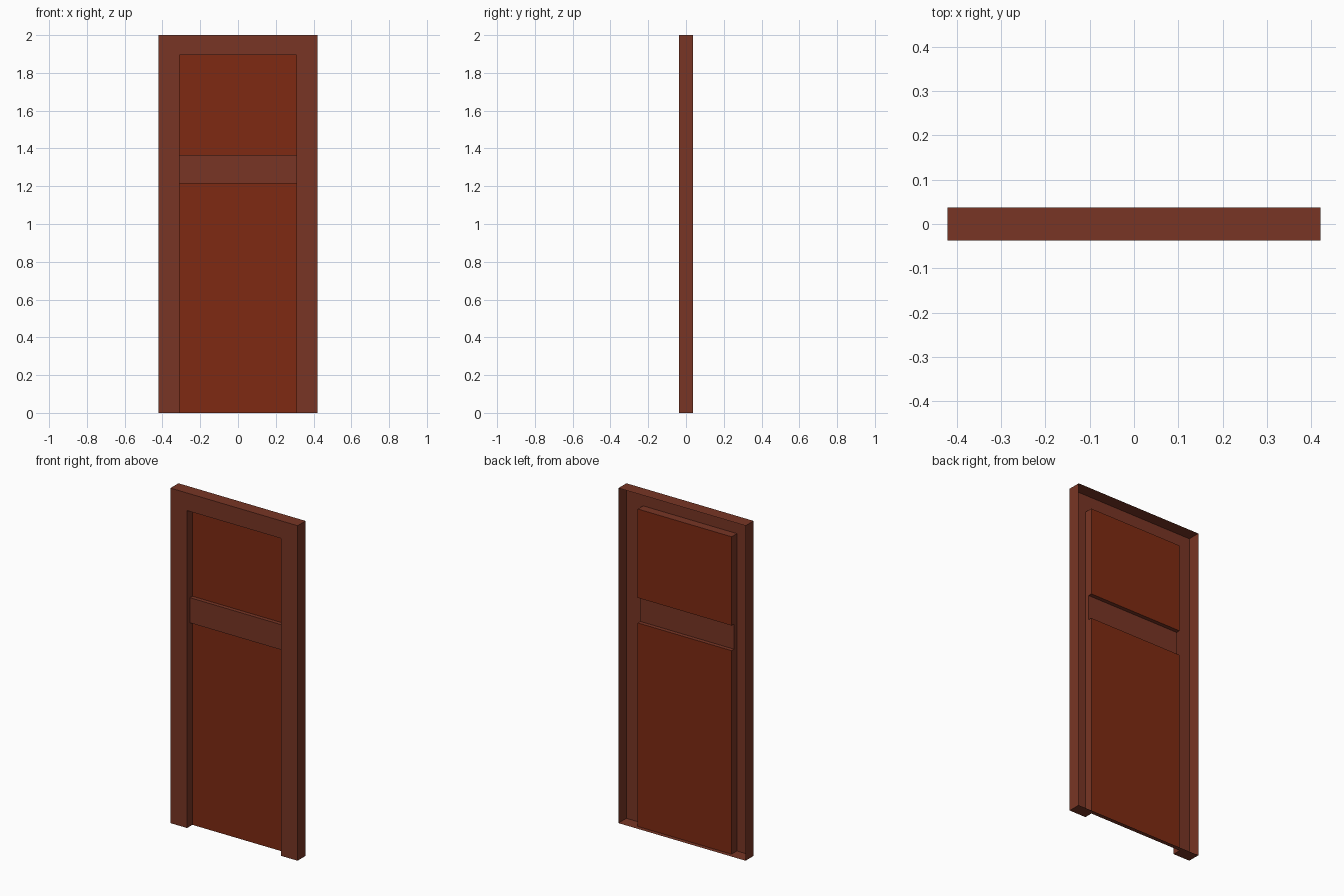
import bpy

if "Cube" in bpy.data.objects:
    bpy.data.objects.remove(bpy.data.objects["Cube"])

W, I = 0.42, 0.31            # half width of door, half width of recess
F, B = -0.0375, 0.0375       # front and open back
PANEL, RAIL = 0.0125, -0.011 # depth of panels and of middle rail
H, TOP = 2.0, 1.895
Z = [0.0, 1.215, 1.365, TOP] # lower panel, rail, upper panel


def material(name, color):
    m = bpy.data.materials.new(name)
    m.diffuse_color = color
    m.use_nodes = True
    m.node_tree.nodes["Principled BSDF"].inputs["Base Color"].default_value = m.diffuse_color
    return m


def make(name, quads, mat):
    """Object from a list of quads, with shared corners merged."""
    verts, faces = [], []
    for q in quads:
        face = []
        for p in q:
            if p not in verts:
                verts.append(p)
            face.append(verts.index(p))
        faces.append(face)
    mesh = bpy.data.meshes.new(name)
    mesh.from_pydata(verts, [], faces)
    mesh.materials.append(mat)
    ob = bpy.data.objects.new(name, mesh)
    bpy.context.collection.objects.link(ob)
    return ob


def xz(x0, x1, z0, z1, y):   # faces -y
    return [(x0, y, z0), (x1, y, z0), (x1, y, z1), (x0, y, z1)]


def xy(x0, x1, y0, y1, z):   # faces +z
    return [(x0, y0, z), (x1, y0, z), (x1, y1, z), (x0, y1, z)]


def yz(x, y0, y1, z0, z1):   # faces +x
    return [(x, y0, z0), (x, y1, z0), (x, y1, z1), (x, y0, z1)]


frame_mat = material("frame_brown", (0.188, 0.036, 0.018, 1))
panel_mat = material("panel_red_brown", (0.209, 0.023, 0.006, 1))

# Open-backed frame: front stiles and head, outer walls, floor strips
frame = [xz(-W, -I, 0, H, F), xz(I, W, 0, H, F), xz(-I, I, TOP, H, F),
         yz(W, F, B, 0, H), yz(-W, F, B, 0, H)[::-1],
         xy(-W, W, F, B, H),
         xy(-W, -I, F, B, 0)[::-1], xy(I, W, F, B, 0)[::-1],
         xy(-I, I, PANEL, B, 0)[::-1]]

# Recess side walls, stepped back only as far as each panel or rail
depths = [PANEL, RAIL, PANEL]
for z0, z1, d in zip(Z, Z[1:], depths):
    frame += [yz(-I, F, d, z0, z1), yz(I, F, d, z0, z1)[::-1]]
frame.append(xy(-I, I, F, PANEL, TOP)[::-1])
make("door_frame", frame, frame_mat)

# Middle rail with its ledges
make("middle_rail", [xz(-I, I, Z[1], Z[2], RAIL),
                     xy(-I, I, RAIL, PANEL, Z[1])[::-1],
                     xy(-I, I, RAIL, PANEL, Z[2])], frame_mat)

# Recessed panels
make("lower_panel", [xz(-I, I, Z[0], Z[1], PANEL)], panel_mat)
make("upper_panel", [xz(-I, I, Z[2], Z[3], PANEL)], panel_mat)
